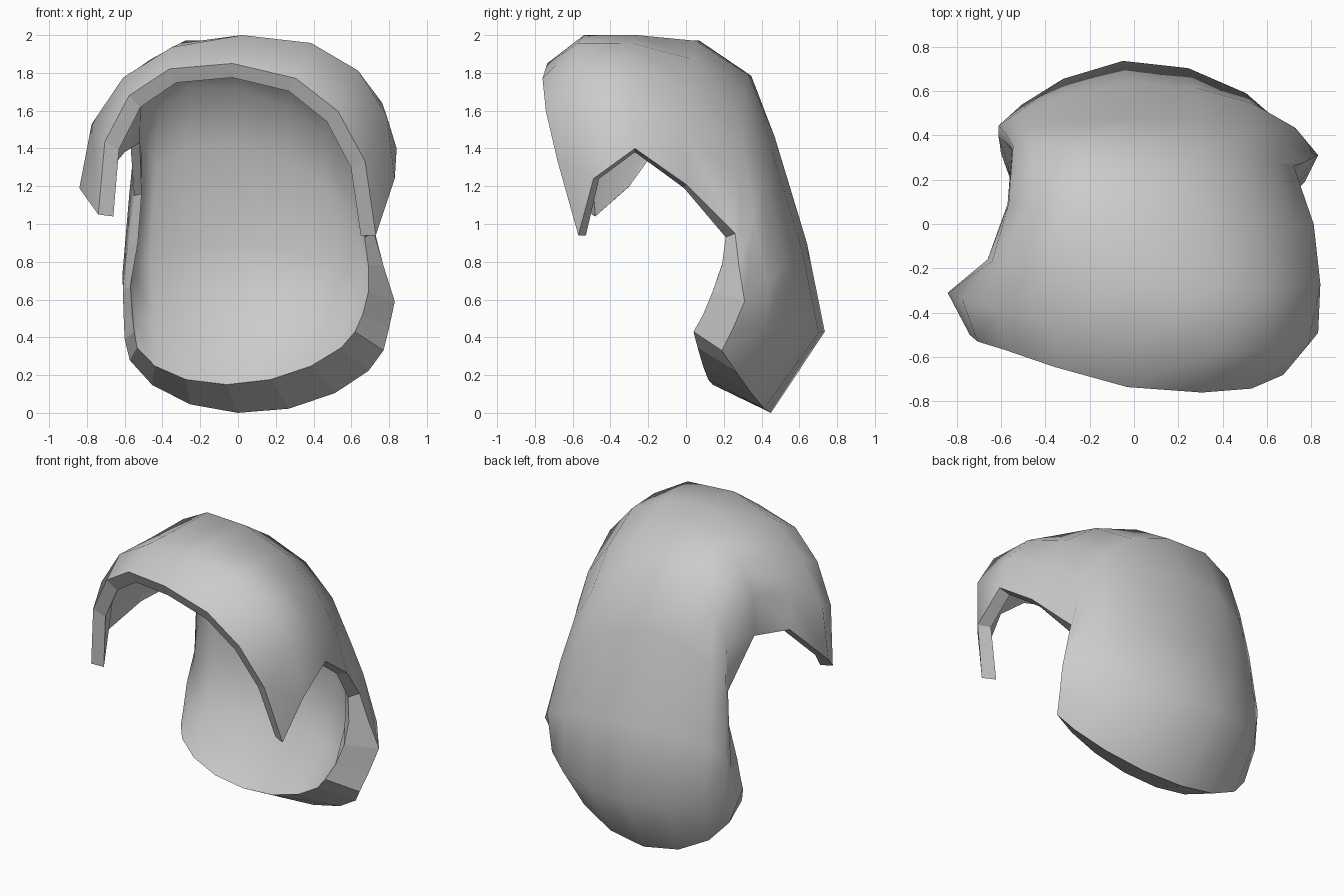
import bpy, bmesh, math
from mathutils import Vector

if "Cube" in bpy.data.objects:
    bpy.data.objects.remove(bpy.data.objects["Cube"])

SEG = 8  # facets across each arch

# Each rib is an arch: left end, middle, right end. Ribs run brow -> crown -> nape.
OUTER = [
    ((-.74, -.50, 1.05), (-.03, -.735, 1.85), (.73, -.57, .94)),
    ((-.84, -.31, 1.19), (.02, -.54, 2.0), (.83, -.49, 1.24)),
    ((-.66, -.16, 1.40), (.02, -.26, 2.0), (.84, -.27, 1.40)),
    ((-.57, .09, 1.43), (.02, .05, 1.97), (.81, .00, 1.21)),
    ((-.55, .34, 1.15), (.00, .33, 1.79), (.72, .26, .95)),
    ((-.58, .37, .90), (-.01, .47, 1.46), (.77, .28, .78)),
    ((-.61, .39, .65), (-.03, .64, .90), (.83, .31, .59)),
    ((-.605, .36, .50), (-.05, .735, .43), (.80, .25, .45)),
    ((-.60, .32, .39), (.00, .45, .00), (.77, .19, .33)),
]
INNER = [
    ((-.66, -.48, 1.04), (-.03, -.70, 1.775), (.65, -.53, .94)),
    ((-.75, -.30, 1.20), (.02, -.50, 1.92), (.75, -.46, 1.24)),
    ((-.60, -.17, 1.38), (.02, -.25, 1.92), (.76, -.27, 1.38)),
    ((-.52, .08, 1.43), (.02, .02, 1.89), (.74, -.01, 1.19)),
    ((-.51, .29, 1.16), (.00, .28, 1.72), (.67, .21, .93)),
    ((-.53, .30, .90), (-.01, .40, 1.42), (.69, .19, .78)),
    ((-.57, .27, .67), (-.03, .51, .90), (.69, .14, .64)),
    ((-.56, .22, .52), (-.04, .45, .50), (.66, .09, .52)),
    ((-.55, .18, .43), (-.06, .14, .15), (.62, .04, .43)),
]
# Per rib: sideways power, rise power, y shift of left and right shoulders
SHAPE = [(.82, .82, .09, -.03), (.85, .88, .05, 0), (.85, .95, .02, 0),
         (.85, .95, 0, 0), (.85, .88, 0, 0), (.88, .95, -.03, .02),
         (.92, 1.05, -.07, .02), (.95, 1.2, -.09, .04), (1, 1.25, -.02, .01)]


def rib(ends, side, rise, shift_left, shift_right):
    """Superellipse arch through the left, middle and right points."""
    left, mid, right = map(Vector, ends)
    centre, half = (left + right) / 2, (right - left) / 2
    points = []
    for i in range(SEG + 1):
        t = math.pi * (1 - i / SEG)
        c, s = math.cos(t), max(0.0, math.sin(t))
        p = centre + half * math.copysign(abs(c) ** side, c) + (mid - centre) * s ** rise
        p.y += (shift_left if c < 0 else shift_right) * abs(math.sin(2 * t))
        points.append(p)
    return points


def sheet(bm, ribs):
    return [[bm.verts.new(p) for p in rib(r, *shape)] for r, shape in zip(ribs, SHAPE)]


def border(grid):
    """Vertices around the edge of a sheet, in order."""
    return (grid[0] + [row[-1] for row in grid[1:-1]]
            + grid[-1][::-1] + [row[0] for row in grid[-2:0:-1]])


# Hair shell: smooth outer and inner sheets joined by a faceted rim
bm = bmesh.new()
outer, inner = sheet(bm, OUTER), sheet(bm, INNER)
for grid in (outer, inner):
    for a, b in zip(grid, grid[1:]):
        for j in range(SEG):
            bm.faces.new((a[j], a[j + 1], b[j + 1], b[j])).smooth = True
eo, ei = border(outer), border(inner)
for k in range(len(eo)):
    n = (k + 1) % len(eo)
    bm.faces.new((eo[k], eo[n], ei[n], ei[k])).smooth = False
    bm.edges.get((eo[k], eo[n])).smooth = False
    bm.edges.get((ei[k], ei[n])).smooth = False
bmesh.ops.recalc_face_normals(bm, faces=bm.faces)

mesh = bpy.data.meshes.new("hair_shell")
bm.to_mesh(mesh)
bm.free()
bpy.context.collection.objects.link(bpy.data.objects.new("hair_shell", mesh))
